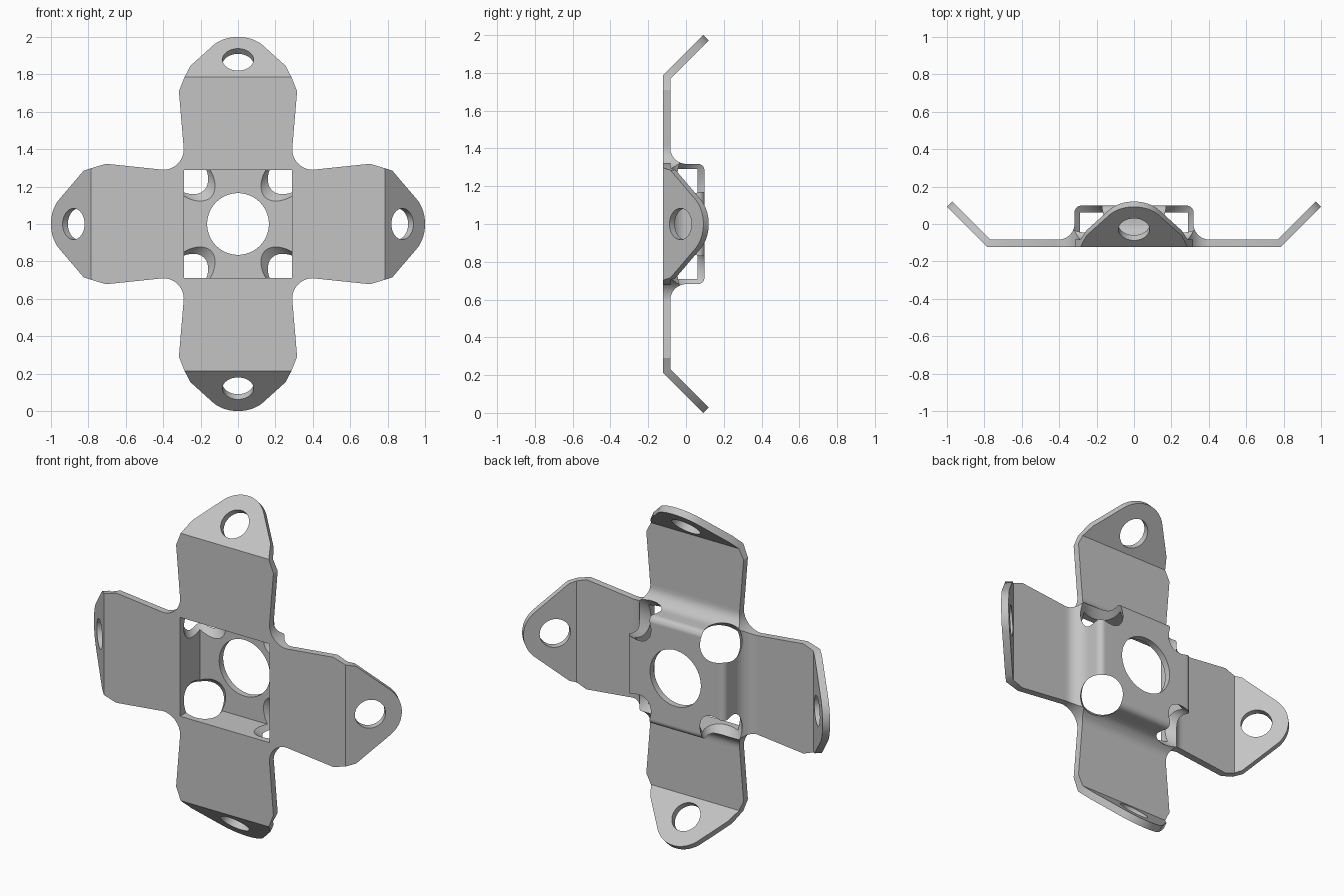
import bpy, bmesh, math
from mathutils import Vector

if "Cube" in bpy.data.objects:
    bpy.data.objects.remove(bpy.data.objects["Cube"])

FRONT, BACK = -0.123, -0.083
THICK = BACK - FRONT
BEND = 0.785                                  # radius of the fold line
MITRE = THICK * math.tan(math.radians(22.5))
C45 = math.sqrt(0.5)
EYE = 0.133                                   # eyelet distance past the fold
TIP = 0.171

steel = bpy.data.materials.new("grey_steel")
steel.use_nodes = True
steel.diffuse_color = (0.55, 0.55, 0.55, 1)
steel.node_tree.nodes["Principled BSDF"].inputs["Base Color"].default_value = (0.55, 0.55, 0.55, 1)


def finish(bm, name):
    bmesh.ops.remove_doubles(bm, verts=bm.verts, dist=1e-5)
    bmesh.ops.recalc_face_normals(bm, faces=bm.faces)
    mesh = bpy.data.meshes.new(name)
    bm.to_mesh(mesh)
    bm.free()
    obj = bpy.data.objects.new(name, mesh)
    bpy.context.collection.objects.link(obj)
    mesh.materials.append(steel)
    return obj


def prism(bm, front, back, skip):
    """Join two matching outlines, leaving out side faces on the fold."""
    a = [bm.verts.new(p) for p in front]
    b = [bm.verts.new(p) for p in back]
    bm.faces.new(a)
    bm.faces.new(b[::-1])
    for i in range(len(a)):
        j = (i + 1) % len(a)
        if not (skip(i) and skip(j)):
            bm.faces.new((a[i], b[i], b[j], a[j]))


def cylinder(centre, axis, radius, depth):
    bm = bmesh.new()
    bmesh.ops.create_cone(bm, cap_ends=True, segments=64, radius1=radius,
                          radius2=radius, depth=depth)
    rot = Vector(axis).to_track_quat('Z', 'Y')
    for v in bm.verts:
        v.co = rot @ v.co + Vector(centre)
    return finish(bm, "cutter")


def loft_squares(rings, name):
    """Stack square rings (half width, y) into a closed solid."""
    bm = bmesh.new()
    loops = [[bm.verts.new((sx * w, y, 1 + sz * w))
              for sx, sz in ((1, 1), (-1, 1), (-1, -1), (1, -1))] for w, y in rings]
    bm.faces.new(loops[0])
    bm.faces.new(loops[-1])
    for lo, hi in zip(loops, loops[1:]):
        for i in range(4):
            j = (i + 1) % 4
            bm.faces.new((lo[i], lo[j], hi[j], hi[i]))
    return finish(bm, name)


def combine(obj, other, operation):
    mod = obj.modifiers.new("cut", 'BOOLEAN')
    mod.operation, mod.solver, mod.object = operation, 'EXACT', other
    bpy.context.view_layer.objects.active = obj
    bpy.ops.object.modifier_apply(modifier=mod.name)
    bpy.data.objects.remove(other)


# Per arm pair: width at fold, shoulder on the flat, shoulder on the flange
SIDE = (0.298, (0.705, 0.322), (0.057, 0.285))
UPRIGHT = (0.286, (0.71, 0.316), (0.085, 0.255))

# Flat cross plate
bm = bmesh.new()
quarter = [(BEND, SIDE[0]), SIDE[1], (0.40, 0.29), (0.355, 0.355), (0.29, 0.40),
           UPRIGHT[1][::-1], (UPRIGHT[0], BEND)]
outline = []
for sx, sz in ((1, 1), (-1, 1), (-1, -1), (1, -1)):
    pts = quarter if sx == sz else quarter[::-1]
    outline += [(sx * x, sz * z) for x, z in pts]
limit = BEND - MITRE
clamp = lambda v: max(-limit, min(limit, v))
prism(bm, [(x, FRONT, 1 + z) for x, z in outline],
      [(clamp(x), BACK, 1 + clamp(z)) for x, z in outline],
      lambda i: max(map(abs, outline[i])) > BEND - 0.001)

# Four folded flanges with rounded tips
directions = ((1, 0), (0, 1), (-1, 0), (0, -1))
for k, (dx, dz) in enumerate(directions):
    fold, _, shoulder = UPRIGHT if k % 2 else SIDE
    tip = [(EYE + TIP * math.cos(math.radians(a)), TIP * math.sin(math.radians(a)))
           for a in range(50, -51, -5)]
    flange = [(0, fold), shoulder] + tip + [(shoulder[0], -shoulder[1]), (0, -fold)]

    def place(s, w, lift):
        if lift:
            s = max(s, MITRE)
        r = BEND + (s - lift) * C45
        return (dx * r - dz * w, FRONT + (s + lift) * C45, 1 + dz * r + dx * w)

    prism(bm, [place(s, w, 0) for s, w in flange],
          [place(s, w, THICK) for s, w in flange],
          lambda i: flange[i][0] == 0)
bracket = finish(bm, "mounting_bracket")

# Raised square hub: flared base, upright walls, rounded rim
WALL, TOP, FLARE, RIM = 0.318, 0.098, 0.085, 0.035
arc = [math.radians(a) for a in range(0, 91, 10)]
rings = [(WALL + FLARE, BACK - 0.015)]
rings += [(WALL + FLARE - FLARE * math.sin(a), BACK + FLARE - FLARE * math.cos(a)) for a in arc]
rings += [(WALL - RIM + RIM * math.cos(a), TOP - RIM + RIM * math.sin(a)) for a in arc]
combine(bracket, loft_squares(rings, "hub"), 'UNION')

# Hollow the hub from the front and bore its middle
combine(bracket, loft_squares([(0.29, -0.3), (0.29, 0.061)], "cavity"), 'DIFFERENCE')
combine(bracket, cylinder((0, 0.08, 1), (0, 1, 0), 0.165, 0.2), 'DIFFERENCE')

# Round the inner corners between arms and bore the hub corners diagonally
for sx in (1, -1):
    for sz in (1, -1):
        combine(bracket, cylinder((sx * 0.4, 0, 1 + sz * 0.4), (0, 1, 0), 0.11, 0.5), 'DIFFERENCE')
        combine(bracket, cylinder((sx * 0.3, 0.08, 1 + sz * 0.3), (sx, 1, sz), 0.112, 0.6), 'DIFFERENCE')

# Eyelets through the flanges
for dx, dz in directions:
    r = BEND + EYE * C45
    combine(bracket, cylinder((dx * r, FRONT + EYE * C45, 1 + dz * r),
                              (-dx, 1, -dz), 0.083, 0.2), 'DIFFERENCE')

bpy.ops.object.select_all(action='DESELECT')
bracket.select_set(True)
bpy.context.view_layer.objects.active = bracket
bpy.ops.object.shade_smooth_by_angle(angle=math.radians(25))
